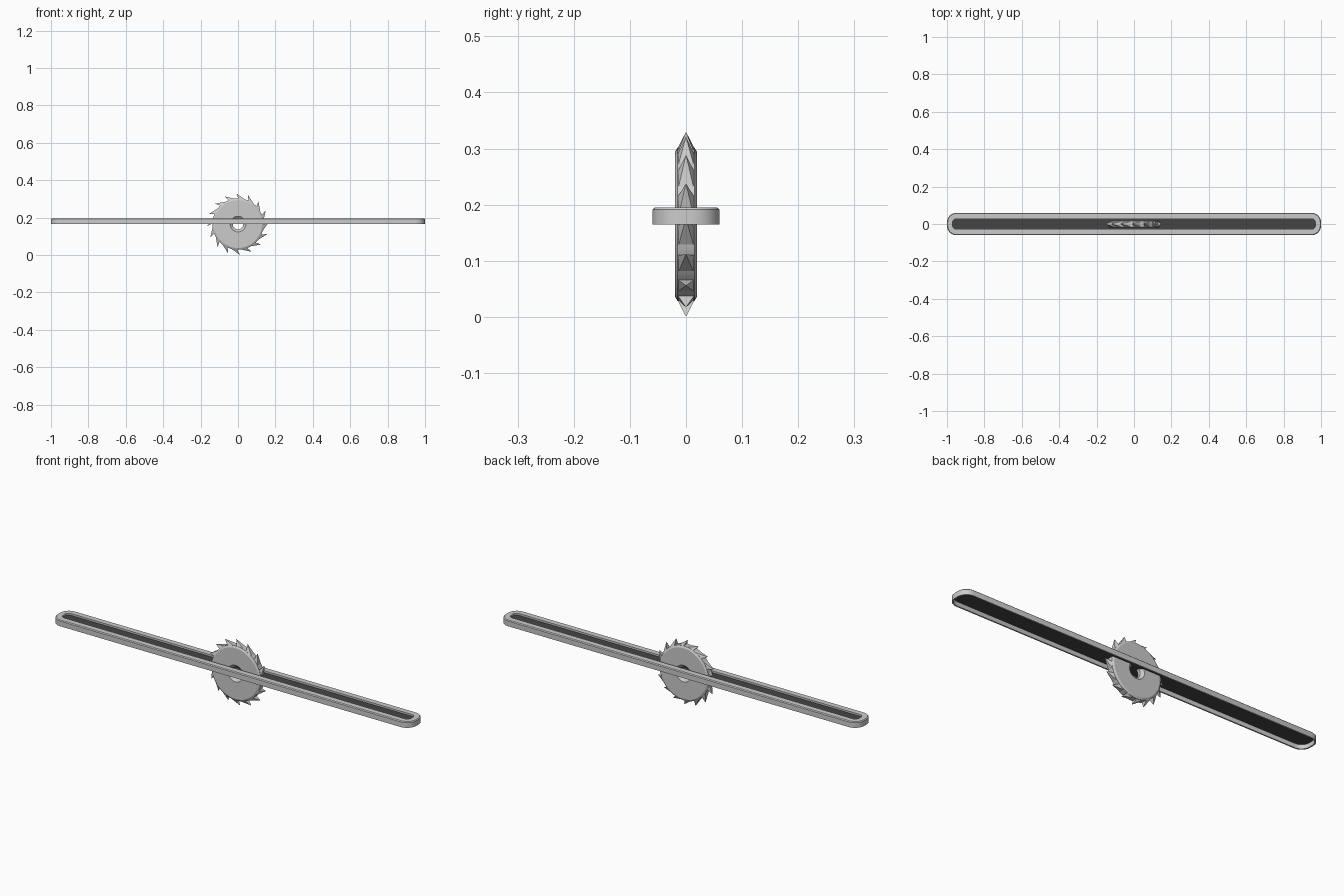
import bpy, bmesh, math

if "Cube" in bpy.data.objects:
    bpy.data.objects.remove(bpy.data.objects["Cube"])

CENTRE_Z = 0.165
TEETH = 16


def make_object(name, bm):
    bmesh.ops.recalc_face_normals(bm, faces=bm.faces[:])
    mesh = bpy.data.meshes.new(name)
    bm.to_mesh(mesh)
    bm.free()
    obj = bpy.data.objects.new(name, mesh)
    bpy.context.collection.objects.link(obj)
    return obj


def smooth(obj, angle=30):
    bpy.ops.object.select_all(action='DESELECT')
    obj.select_set(True)
    bpy.context.view_layer.objects.active = obj
    bpy.ops.object.shade_smooth_by_angle(angle=math.radians(angle))


def rounded_loop(bm, hx, hy, r, z, steps=6):
    """Ring of vertices around a rounded rectangle."""
    verts = []
    for i, (sx, sy) in enumerate([(1, 1), (-1, 1), (-1, -1), (1, -1)]):
        for k in range(steps + 1):
            a = math.pi / 2 * (i + k / steps)
            verts.append(bm.verts.new((sx * (hx - r) + r * math.cos(a),
                                       sy * (hy - r) + r * math.sin(a), z)))
    return verts


def bridge(bm, a, b):
    n = len(a)
    for i in range(n):
        bm.faces.new((a[i], a[(i + 1) % n], b[(i + 1) % n], b[i]))


def polar(r, deg, y):
    a = math.radians(deg)
    return (r * math.cos(a), y, CENTRE_Z + r * math.sin(a))


# Long slotted track, hollow underneath
bm = bmesh.new()
section = [(1.0, 0.06, 0.05, 0.165), (1.0, 0.06, 0.05, 0.191),
           (0.996, 0.056, 0.046, 0.195), (0.97, 0.028, 0.02, 0.195),
           (0.97, 0.028, 0.02, 0.186), (0.993, 0.053, 0.043, 0.186),
           (0.993, 0.053, 0.043, 0.165)]
loops = [rounded_loop(bm, *s) for s in section]
for i, loop in enumerate(loops):
    bridge(bm, loop, loops[(i + 1) % len(loops)])
smooth(make_object("track", bm))

# Dark floor closing the slot
bm = bmesh.new()
bm.faces.new(rounded_loop(bm, 0.992, 0.052, 0.042, 0.1855))
floor = make_object("slot_floor", bm)
dark = bpy.data.materials.new("dark")
dark.diffuse_color = (0.06, 0.06, 0.06, 1)
dark.use_nodes = True
dark.node_tree.nodes["Principled BSDF"].inputs["Base Color"].default_value = dark.diffuse_color
floor.data.materials.append(dark)

# Blade disc with chamfered rim and countersunk hub hole
bm = bmesh.new()
half = [(0.028, 0.008), (0.042, 0.02), (0.128, 0.02), (0.137, 0.015)]
profile = half + [(r, -y) for r, y in reversed(half)]
SEG = 48
rings = [[bm.verts.new(polar(r, 360 * k / SEG, y)) for k in range(SEG)]
         for r, y in profile]
for i, ring in enumerate(rings):
    bridge(bm, ring, rings[(i + 1) % len(rings)])
smooth(make_object("saw_disc", bm), 20)

# Swept pyramid teeth around the rim
bm = bmesh.new()
for k in range(TEETH):
    tip_angle = 93.6 + 360 / TEETH * k
    tip = bm.verts.new(polar(0.165, tip_angle, 0))
    base = [bm.verts.new(polar(0.132, tip_angle + d, y))
            for d, y in [(-26, -0.017), (-26, 0.017), (-6, 0.017), (-6, -0.017)]]
    bm.faces.new(base)
    for i in range(4):
        bm.faces.new((base[i], base[(i + 1) % 4], tip))
make_object("saw_teeth", bm)
